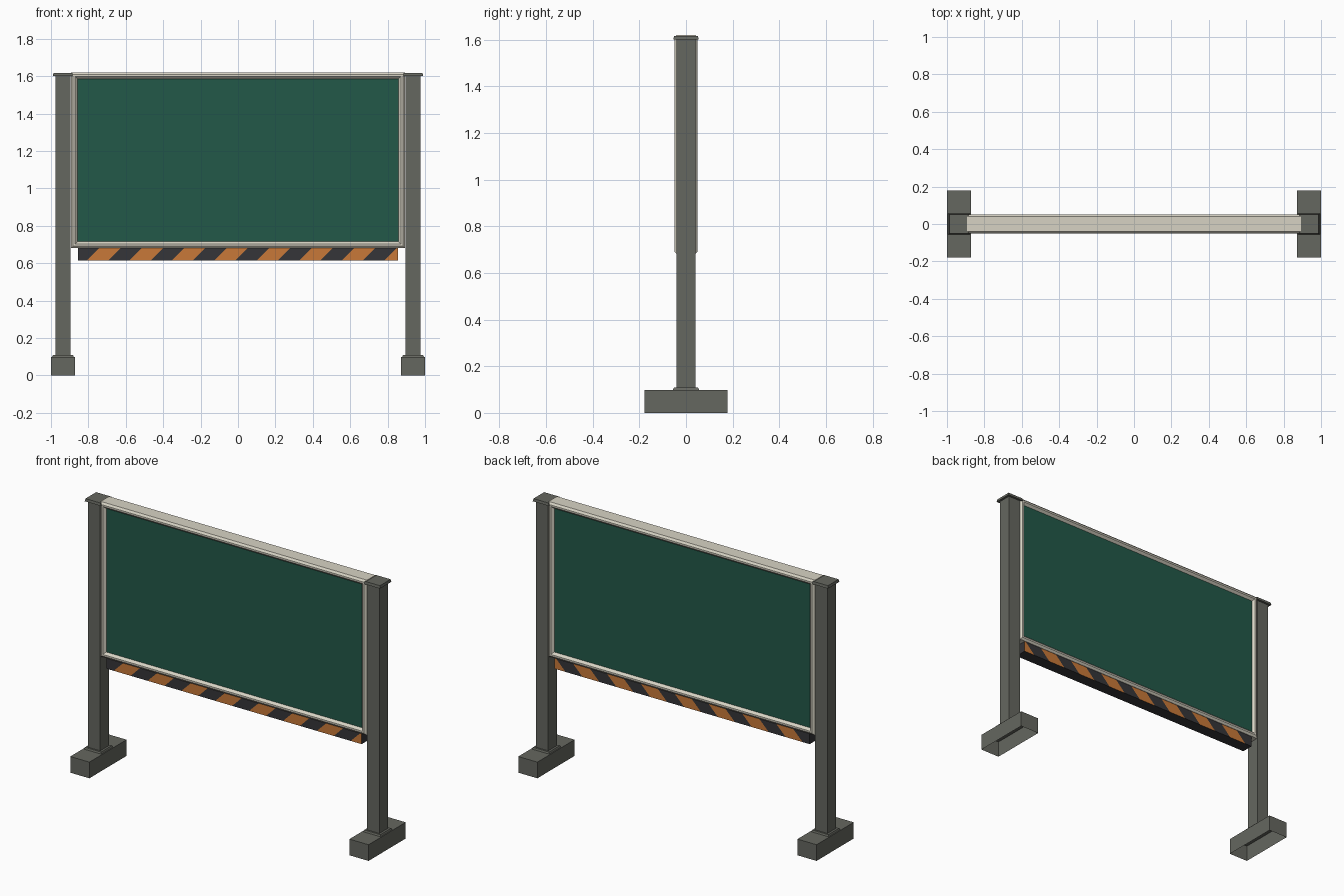
import bpy, bmesh

cube = bpy.data.objects.get("Cube")
if cube:
    bpy.data.objects.remove(cube, do_unlink=True)


def material(name, rgb):
    m = bpy.data.materials.new(name)
    m.diffuse_color = (*rgb, 1)
    m.use_nodes = True
    m.node_tree.nodes["Principled BSDF"].inputs["Base Color"].default_value = (*rgb, 1)
    return m


GREY = material("post grey", (0.13, 0.135, 0.115))
CREAM = material("frame cream", (0.68, 0.65, 0.55))
GREEN = material("board green", (0.016, 0.098, 0.065))
ORANGE = material("stripe orange", (0.58, 0.19, 0.04))
BLACK = material("stripe black", (0.035, 0.035, 0.04))


def finish(name, bm, *mats):
    bmesh.ops.recalc_face_normals(bm, faces=bm.faces)
    mesh = bpy.data.meshes.new(name)
    bm.to_mesh(mesh)
    bm.free()
    for m in mats:
        mesh.materials.append(m)
    ob = bpy.data.objects.new(name, mesh)
    bpy.context.collection.objects.link(ob)
    return ob


def box(name, mat, cx, hx, hy, z0, z1, taper=0.0, open_bottom=False):
    """Box centred on cx; taper pulls in the top edges."""
    bm = bmesh.new()
    bmesh.ops.create_cube(bm, size=2)
    for v in bm.verts:
        t = taper if v.co.z > 0 else 0
        v.co = (cx + v.co.x * (hx - t), v.co.y * (hy - t), z1 if v.co.z > 0 else z0)
    bm.normal_update()
    if open_bottom:
        bmesh.ops.delete(bm, geom=[f for f in bm.faces if f.normal.z < -0.9],
                         context='FACES_ONLY')
    return finish(name, bm, mat)


# Posts with feet, collars and caps
for side, s in (("left", 1), ("right", -1)):
    box(side + "_foot", GREY, s * 0.936, 0.064, 0.178, 0, 0.098, open_bottom=True)
    box(side + "_collar", GREY, s * 0.936, 0.058, 0.056, 0.098, 0.108, taper=0.004)
    box(side + "_post", GREY, s * 0.936, 0.041, 0.041, 0.1, 1.605)
    box(side + "_cap", GREY, s * 0.936, 0.054, 0.054, 1.6, 1.616, taper=0.003)

# Mitred frame: a chamfered profile (inset, y) swept round a rectangle
half = [(0.035, 0.036), (0.022, 0.05), (0.012, 0.05), (0, 0.04)]
profile = half + [(i, -y) for i, y in reversed(half)]
X, Z0, Z1 = 0.893, 0.68, 1.62
bm = bmesh.new()
rings = []
for sx, sz in ((-1, 0), (1, 0), (1, 1), (-1, 1)):
    rings.append([bm.verts.new((sx * (X - i), y, Z1 - i if sz else Z0 + i))
                  for i, y in profile])
for k in range(4):
    a, b = rings[k], rings[(k + 1) % 4]
    for j in range(len(profile)):
        n = (j + 1) % len(profile)
        bm.faces.new((a[j], a[n], b[n], b[j]))
finish("frame", bm, CREAM)

# Green board inside the frame
box("board", GREEN, 0, X - 0.03, 0.036, Z0 + 0.03, Z1 - 0.03)

# Hazard bar, cut along slanted lines into alternating stripes
L, BOT, TOP, PITCH = 0.855, 0.615, 0.681, 0.1135
START = -L - 0.066
bm = bmesh.new()
bmesh.ops.create_cube(bm, size=2)
for v in bm.verts:
    v.co = (v.co.x * L, v.co.y * 0.037, TOP if v.co.z > 0 else BOT)
for k in range(1, 17):
    bmesh.ops.bisect_plane(bm, geom=bm.verts[:] + bm.edges[:] + bm.faces[:],
                           plane_co=(START + k * PITCH, 0, BOT), plane_no=(1, 0, -1))
bm.normal_update()
for f in bm.faces:
    c = f.calc_center_median()
    band = int((c.x - (c.z - BOT) - START) / PITCH)
    f.material_index = band % 2 if abs(f.normal.y) > 0.9 else 0
finish("hazard_bar", bm, BLACK, ORANGE)
